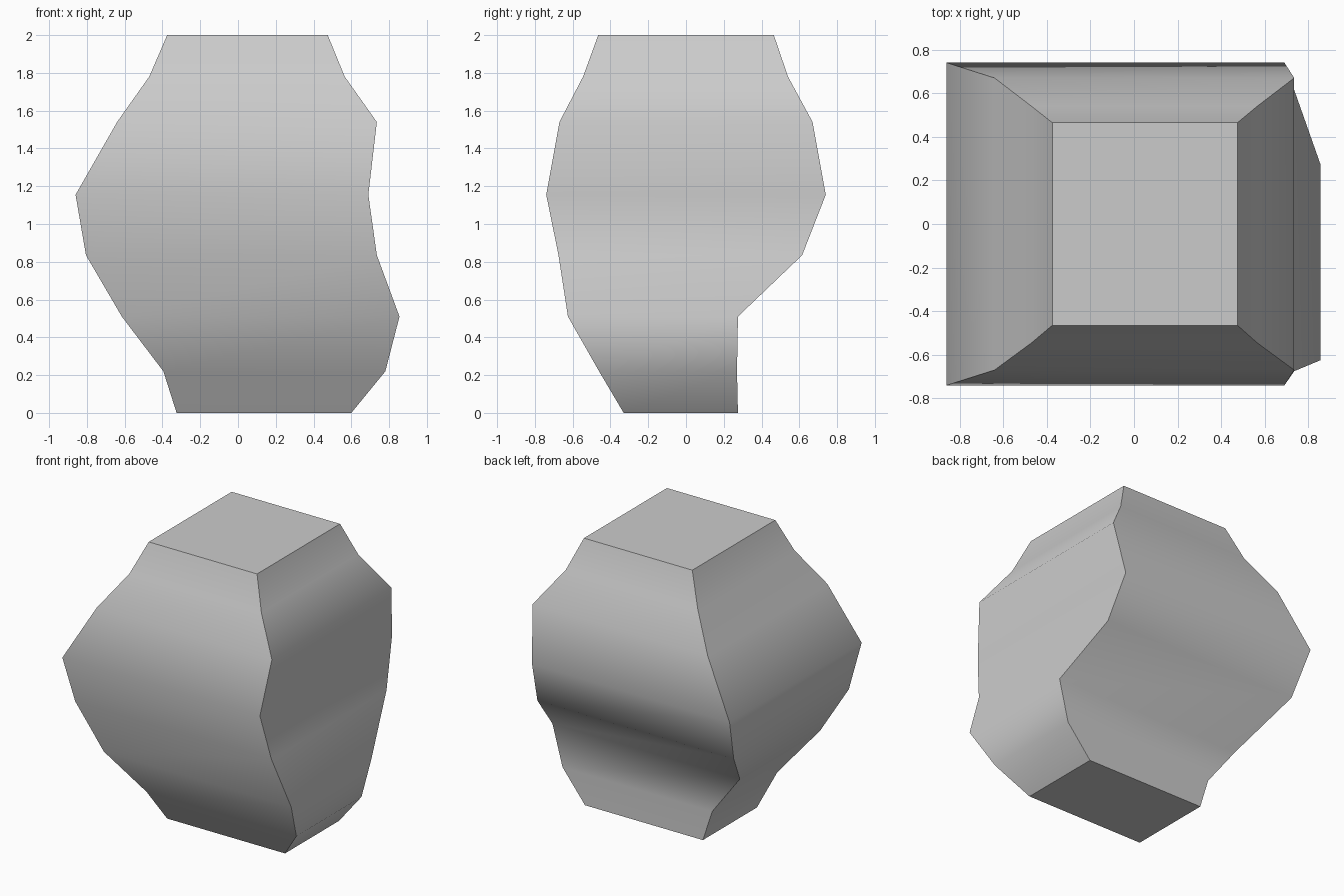
import bpy, bmesh

if "Cube" in bpy.data.objects:
    bpy.data.objects.remove(bpy.data.objects["Cube"])

# Rectangular sections: z, left, right, front, back
SECTIONS = [
    (0.00, -0.325, 0.60, -0.33, 0.275),
    (0.22, -0.395, 0.78, -0.46, 0.27),
    (0.51, -0.615, 0.855, -0.625, 0.275),
    (0.835, -0.805, 0.735, -0.675, 0.615),
    (1.155, -0.86, 0.69, -0.74, 0.74),
    (1.54, -0.64, 0.735, -0.67, 0.67),
    (1.78, -0.47, 0.565, -0.545, 0.54),
    (2.00, -0.375, 0.475, -0.465, 0.465),
]

bm = bmesh.new()
rings = [[bm.verts.new((x, y, z)) for x, y in ((l, f), (r, f), (r, b), (l, b))]
         for z, l, r, f, b in SECTIONS]

# Walls, smooth along the height
for low, high in zip(rings, rings[1:]):
    for i in range(4):
        j = (i + 1) % 4
        bm.faces.new((low[i], low[j], high[j], high[i])).smooth = True
        bm.edges.get((low[i], high[i])).smooth = False
    bm.edges.get((low[3], high[3])).smooth = False

# Flat caps with sharp rims
for cap in (bm.faces.new(rings[0][::-1]), bm.faces.new(rings[-1])):
    for edge in cap.edges:
        edge.smooth = False

mesh = bpy.data.meshes.new("faceted_body")
bm.to_mesh(mesh)
bm.free()
body = bpy.data.objects.new("faceted_body", mesh)
bpy.context.collection.objects.link(body)
